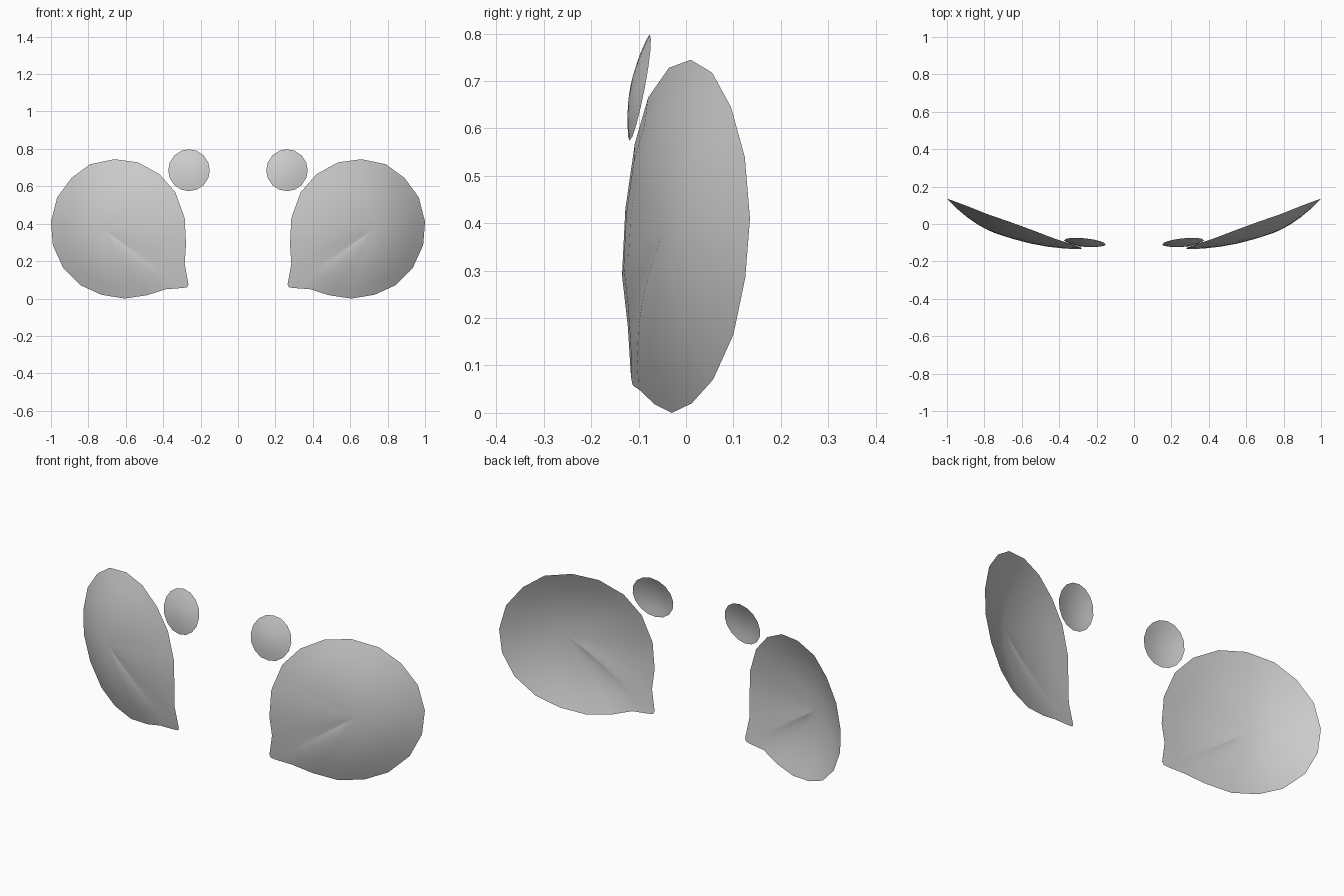
import bpy, bmesh, math

if "Cube" in bpy.data.objects:
    bpy.data.objects.remove(bpy.data.objects["Cube"])


def dished_shell(name, rim, centre, depth, rings):
    """Thin open bowl: rings shrink from the rim to a centre pushed forward (-y)."""
    bm = bmesh.new()
    loops = []
    for k in range(rings):
        t = 1 - k / rings
        loops.append([bm.verts.new((
            centre[0] + (x - centre[0]) * t,
            centre[1] + (y - centre[1]) * t - depth * (1 - t * t),
            centre[2] + (z - centre[2]) * t)) for x, y, z in rim])
    tip = bm.verts.new((centre[0], centre[1] - depth, centre[2]))
    n = len(rim)
    for a, b in zip(loops, loops[1:]):
        for i in range(n):
            j = (i + 1) % n
            bm.faces.new((a[i], a[j], b[j], b[i]))
    for i in range(n):
        bm.faces.new((loops[-1][i], loops[-1][(i + 1) % n], tip))
    # outer side faces the front
    bm.normal_update()
    if sum(f.normal.y for f in bm.faces) > 0:
        bmesh.ops.reverse_faces(bm, faces=bm.faces[:])
    for f in bm.faces:
        f.smooth = True
    me = bpy.data.meshes.new(name)
    bm.to_mesh(me)
    bm.free()
    ob = bpy.data.objects.new(name, me)
    bpy.context.collection.objects.link(ob)
    mirror = ob.modifiers.new("mirror", 'MIRROR')
    mirror.use_axis[0] = True
    return ob


# Large shells: rounded rim with a small pointed lower inner corner
large_rim = [
    (0.66, 0.01, 0.745), (0.79, 0.055, 0.718), (0.89, 0.095, 0.645),
    (0.967, 0.124, 0.54), (1.0, 0.135, 0.41), (0.99, 0.125, 0.285),
    (0.935, 0.10, 0.165), (0.84, 0.057, 0.07), (0.73, 0.012, 0.02),
    (0.605, -0.03, 0.0), (0.485, -0.066, 0.018), (0.385, -0.10, 0.05),
    (0.30, -0.11, 0.056), (0.272, -0.113, 0.06), (0.265, -0.116, 0.075),
    (0.285, -0.123, 0.185), (0.278, -0.135, 0.29), (0.285, -0.128, 0.43),
    (0.335, -0.108, 0.568), (0.42, -0.08, 0.665), (0.535, -0.036, 0.728)]
dished_shell("large_shell", large_rim, (0.74, 0.037, 0.38), 0.086, 5)

# Small discs: shallow round dishes, leaning back
small_rim = []
for i in range(16):
    a = 2 * math.pi * i / 16
    dx, dz = 0.111 * math.cos(a), 0.112 * math.sin(a)
    small_rim.append((0.262 + dx, -0.098 + 0.1 * dx + 0.19 * dz, 0.686 + dz))
dished_shell("small_disc", small_rim, (0.262, -0.098, 0.686), 0.018, 3)
